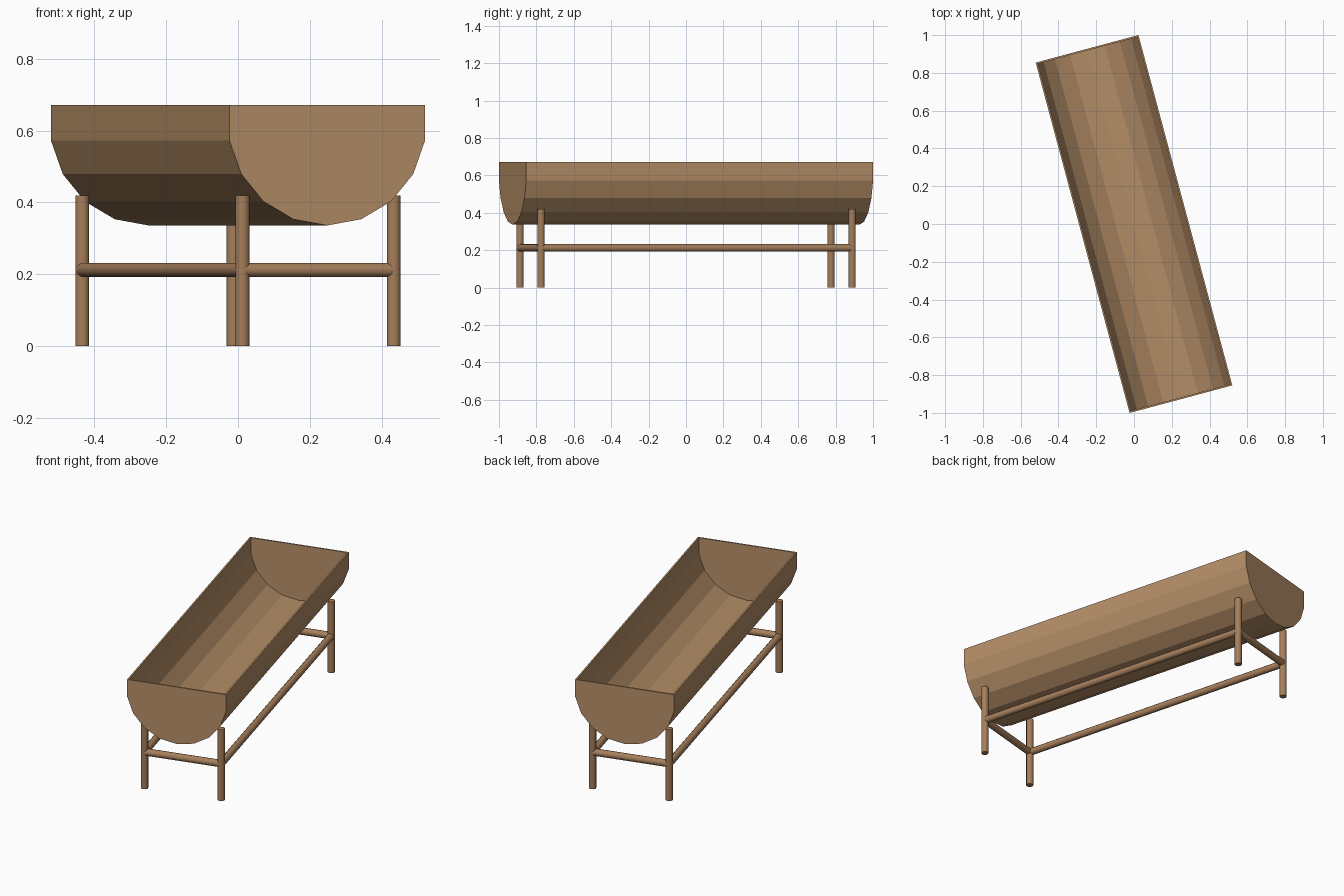
import bpy, bmesh, math
from mathutils import Vector, Matrix

if "Cube" in bpy.data.objects:
    bpy.data.objects.remove(bpy.data.objects["Cube"])

TURN = Matrix.Rotation(math.radians(15), 4, 'Z')   # whole model is turned 15 degrees


def material(name, rgb):
    m = bpy.data.materials.new(name)
    m.diffuse_color = (*rgb, 1)
    m.use_nodes = True
    m.node_tree.nodes["Principled BSDF"].inputs["Base Color"].default_value = m.diffuse_color
    return m


trough_wood = material("trough_wood", (0.46, 0.27, 0.135))
frame_wood = material("frame_wood", (0.38, 0.21, 0.105))


def add_object(name, bm, mat):
    mesh = bpy.data.meshes.new(name)
    bm.transform(TURN)
    bm.to_mesh(mesh)
    bm.free()
    mesh.materials.append(mat)
    ob = bpy.data.objects.new(name, mesh)
    bpy.context.collection.objects.link(ob)
    return ob


def rod(name, start, end, radius=0.02, sides=12):
    start, end = Vector(start), Vector(end)
    axis = end - start
    place = Matrix.Translation((start + end) / 2) @ axis.to_track_quat('Z', 'Y').to_matrix().to_4x4()
    bm = bmesh.new()
    bmesh.ops.create_cone(bm, cap_ends=True, segments=sides, radius1=radius,
                          radius2=radius, depth=axis.length, matrix=place)
    for f in bm.faces:
        f.smooth = len(f.verts) == 4
    for e in bm.edges:
        e.smooth = all(f.smooth for f in e.link_faces)
    return add_object(name, bm, frame_wood)


# Trough: lower arc of an 18-sided tube, closed at both ends, open on top
R, CENTRE_Z, HALF = 0.286, 0.622, 0.96
bm = bmesh.new()
angles = [math.radians(10 - 20 * i) for i in range(11)]
front, back = [[bm.verts.new((R * math.cos(a), y, CENTRE_Z + R * math.sin(a))) for a in angles]
               for y in (-HALF, HALF)]
for i in range(10):
    bm.faces.new((front[i], front[i + 1], back[i + 1], back[i]))
bm.faces.new(front[::-1])
bm.faces.new(back)
trough = add_object("trough", bm, trough_wood)
wall = trough.modifiers.new("wall", 'SOLIDIFY')
wall.thickness = 0.009
wall.offset = -1
wall.use_even_offset = True

# Four legs
LX, LY, BAR_Z = 0.218, 0.861, 0.212
for sx, side in ((-1, "left"), (1, "right")):
    for sy, end in ((-1, "front"), (1, "back")):
        rod(f"{end}_{side}_leg", (sx * LX, sy * LY, 0), (sx * LX, sy * LY, 0.42))

# Stretchers joining the legs
for sx, side in ((-1, "left"), (1, "right")):
    rod(f"{side}_stretcher", (sx * LX, -LY, BAR_Z), (sx * LX, LY, BAR_Z))
for sy, end in ((-1, "front"), (1, "back")):
    rod(f"{end}_stretcher", (-LX, sy * LY, BAR_Z), (LX, sy * LY, BAR_Z))
